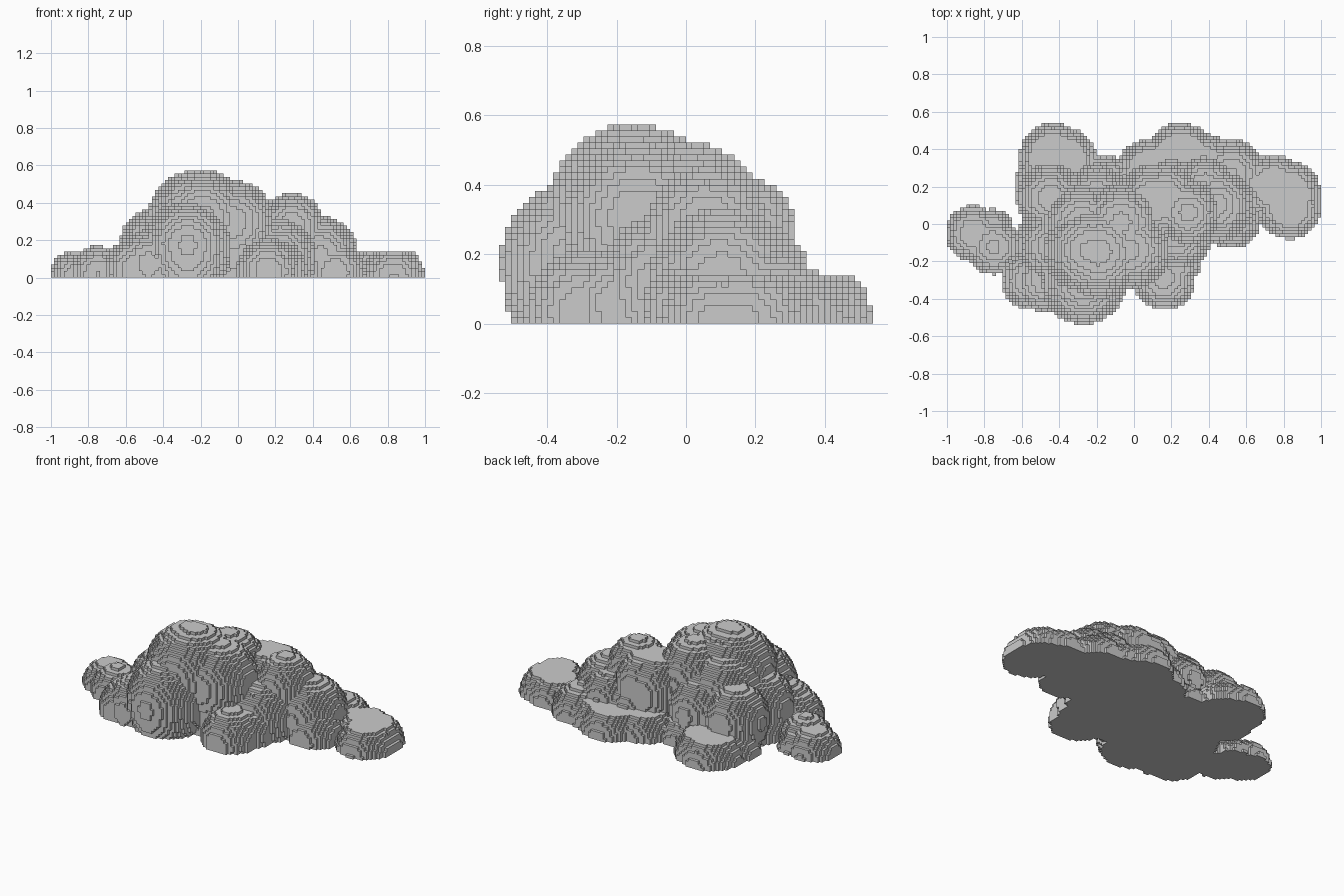
import bpy
import bmesh
from mathutils import Vector

default_cube = bpy.data.objects.get("Cube")
if default_cube:
    bpy.data.objects.remove(default_cube, do_unlink=True)

CELL = 2 / 115
COUNT = (115, 62, 33)
LOW_CAP, SHELF_CAP, NO_CAP = 0.14, 0.42, 1.0
UNDERSIDE_STRETCH = 0.7

# Lumps as (x, y, z, radius), grouped by the height at which they are cut flat
low_lumps = [
    (-.86, -.05, .00, .15), (-.76, -.04, .00, .12),
    (-.43, .355, .00, .185), (-.38, .34, .00, .18), (-.16, .21, .00, .16),
    (.25, .345, .00, .195), (.08, .28, .00, .175), (.38, .32, .00, .16),
    (.75, .20, .00, .17), (.82, .16, .00, .18), (.83, .09, .00, .17),
]
shelf_lumps = [(.10, .12, .24, .20), (.17, .15, .26, .17)]
round_lumps = [
    # Tall dome and its shoulders
    (-.19, -.15, .325, .25), (-.24, -.14, .33, .24), (-.02, -.14, .31, .21),
    (-.07, .01, .31, .21), (-.28, .00, .26, .22), (-.45, .14, .19, .18),
    (-.43, -.12, .17, .19), (-.20, .12, .18, .19),
    # Front lumps
    (-.27, -.30, .18, .235), (-.55, -.30, .05, .16), (-.48, -.30, .08, .17),
    (.16, -.29, .04, .17), (.22, -.20, .06, .14), (-.75, -.12, .02, .15),
    # Right-hand slope
    (.29, .06, .28, .17), (.44, .10, .13, .20), (.52, .03, .03, .16),
    (.52, .27, .00, .185), (.22, -.05, .12, .20),
    (.20, .20, .10, .15), (.38, .19, .12, .17),
    # Solid core
    (-.35, -.10, .00, .28), (.20, .10, .00, .25), (-.05, -.10, .10, .22),
    (-.50, .22, .00, .14), (-.03, -.19, .00, .14),
]


def cell_centre(cell):
    return Vector(((cell[0] + 0.5 - COUNT[0] / 2) * CELL,
                   (cell[1] + 0.5 - COUNT[1] / 2) * CELL,
                   (cell[2] + 0.5) * CELL))


def cell_range(axis, low, high):
    shift = 0 if axis == 2 else COUNT[axis] / 2
    first = max(0, int(low / CELL + shift) - 1)
    last = min(COUNT[axis], int(high / CELL + shift) + 2)
    return range(first, last)


def fill_lump(cells, lump, cap):
    """Fill cells inside a sphere whose lower half is stretched to the ground."""
    centre, radius = Vector(lump[:3]), lump[3]
    columns, rows = [cell_range(a, centre[a] - radius, centre[a] + radius) for a in (0, 1)]
    layers = cell_range(2, centre.z - radius / UNDERSIDE_STRETCH, centre.z + radius)
    for i in columns:
        for j in rows:
            for k in layers:
                point = cell_centre((i, j, k))
                offset = point - centre
                if offset.z < 0:
                    offset.z *= UNDERSIDE_STRETCH
                if point.z < cap and offset.length <= radius:
                    cells.add((i, j, k))


def build_block_mesh(name, cells, material):
    """Skin the filled cells with their exposed square faces only."""
    bm = bmesh.new()
    corners = {}

    def corner(key):
        if key not in corners:
            corners[key] = bm.verts.new(cell_centre(key) - Vector((CELL, CELL, CELL)) / 2)
        return corners[key]

    for cell in sorted(cells):
        for axis in range(3):
            u, v = (axis + 1) % 3, (axis + 2) % 3
            for side in (0, 1):
                neighbour = list(cell)
                neighbour[axis] += 2 * side - 1
                if tuple(neighbour) in cells:
                    continue
                loop = []
                for du, dv in ((0, 0), (1, 0), (1, 1), (0, 1)):
                    key = list(cell)
                    key[axis] += side
                    key[u] += du
                    key[v] += dv
                    loop.append(corner(tuple(key)))
                bm.faces.new(loop if side else loop[::-1])

    mesh = bpy.data.meshes.new(name)
    bm.to_mesh(mesh)
    bm.free()
    mesh.materials.append(material)
    obj = bpy.data.objects.new(name, mesh)
    bpy.context.collection.objects.link(obj)


# Single plain grey
grey = bpy.data.materials.new("cloud_grey")
grey.use_nodes = True
colour = (0.6, 0.6, 0.6, 1)
grey.diffuse_color = colour
for node in grey.node_tree.nodes:
    if node.type == "BSDF_PRINCIPLED":
        node.inputs["Base Color"].default_value = colour

# Blocky cloud
filled = set()
for group, cap in ((low_lumps, LOW_CAP), (shelf_lumps, SHELF_CAP), (round_lumps, NO_CAP)):
    for lump in group:
        fill_lump(filled, lump, cap)
build_block_mesh("blocky_cloud", filled, grey)
